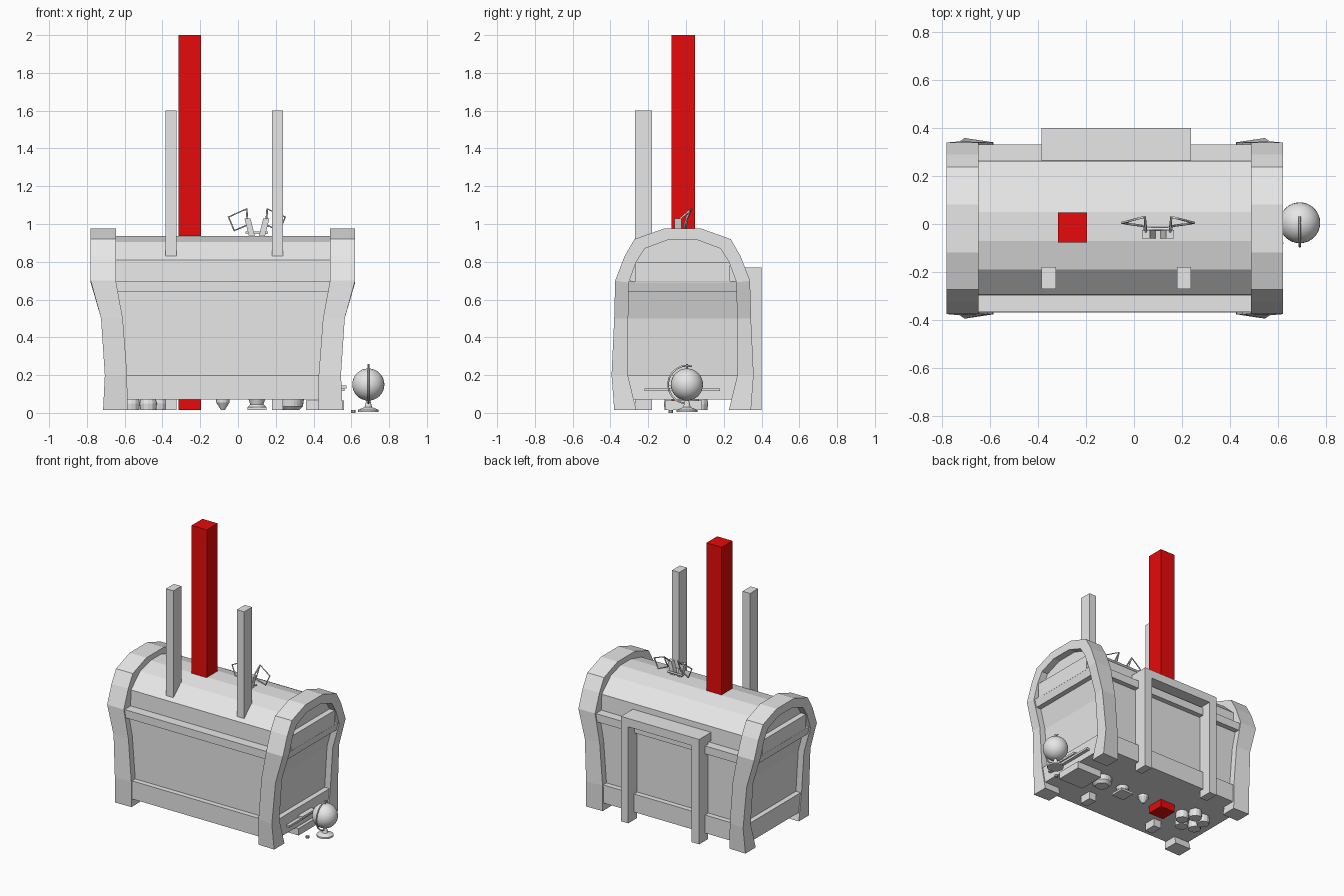
import bpy, bmesh, math

if "Cube" in bpy.data.objects:
    bpy.data.objects.remove(bpy.data.objects["Cube"])


def material(name, rgb):
    m = bpy.data.materials.new(name)
    m.use_nodes = True
    m.diffuse_color = (*rgb, 1)
    m.node_tree.nodes["Principled BSDF"].inputs["Base Color"].default_value = (*rgb, 1)
    return m


GREY = material("light grey", (0.8, 0.8, 0.8))
RED = material("red", (0.8, 0.003, 0.003))
MID = -0.08   # chest centre in x
DEPTH = -0.018  # chest centre in y
FLOOR = 0.015  # underside of the chest feet


def finish(name, bm, mat=GREY, smooth=False):
    bmesh.ops.recalc_face_normals(bm, faces=bm.faces)
    mesh = bpy.data.meshes.new(name)
    bm.to_mesh(mesh)
    bm.free()
    mesh.materials.append(mat)
    ob = bpy.data.objects.new(name, mesh)
    bpy.context.collection.objects.link(ob)
    if smooth:
        bpy.ops.object.select_all(action="DESELECT")
        ob.select_set(True)
        bpy.context.view_layer.objects.active = ob
        bpy.ops.object.shade_smooth_by_angle()


def loft(name, rings, mat=GREY):
    """Skin closed rings of equal length and cap both ends."""
    bm = bmesh.new()
    loops = [[bm.verts.new(p) for p in ring] for ring in rings]
    n = len(loops[0])
    for a, b in zip(loops, loops[1:]):
        for i in range(n):
            j = (i + 1) % n
            bm.faces.new((a[i], a[j], b[j], b[i]))
    bm.faces.new(loops[0])
    bm.faces.new(loops[-1])
    finish(name, bm, mat)


def rect(x0, x1, y0, y1, z):
    return [(x0, y0, z), (x1, y0, z), (x1, y1, z), (x0, y1, z)]


def box(name, x, y, z, mat=GREY):
    loft(name, [rect(*x, *y, z[0]), rect(*x, *y, z[1])], mat)


def lathe(name, centre, profile, sides=24):
    """Turned solid from (radius, height) pairs."""
    loft(name, [[(centre[0] + r * math.cos(2 * math.pi * k / sides),
                  centre[1] + r * math.sin(2 * math.pi * k / sides), z)
                 for k in range(sides)] for r, z in profile])


def wire(name, points, radius, closed=False):
    cu = bpy.data.curves.new(name, "CURVE")
    cu.dimensions = "3D"
    cu.bevel_depth = radius
    cu.bevel_resolution = 1
    cu.use_fill_caps = True
    sp = cu.splines.new("POLY")
    sp.points.add(len(points) - 1)
    for p, co in zip(sp.points, points):
        p.co = (*co, 1)
    sp.use_cyclic_u = closed
    cu.materials.append(GREY)
    bpy.context.collection.objects.link(bpy.data.objects.new(name, cu))


def table(rows, z):
    """Interpolate (z, value) rows."""
    for (z0, a), (z1, b) in zip(rows, rows[1:]):
        if z <= z1:
            return a + (b - a) * (z - z0) / (z1 - z0)
    return rows[-1][1]


HALF_X = [(0, 0.635), (0.2, 0.625), (0.5, 0.645), (0.7, 0.70), (1, 0.70)]
HALF_IN = [(0, 0.505), (0.2, 0.507), (0.5, 0.53), (0.64, 0.567), (1, 0.567)]
HALF_Y = [(0, 0.358), (0.7, 0.357), (1, 0.357)]

# Arched end frames: matching outer and inner stations up one half
outer = [(0.362, FLOOR), (0.376, 0.2), (0.362, 0.5), (0.357, 0.7), (0.307, 0.83), (0.255, 0.92), (0.1, 0.975)]
inner = [(0.245, FLOOR), (0.29, 0.2), (0.288, 0.5), (0.285, 0.69), (0.245, 0.8), (0.2, 0.87), (0.08, 0.915)]
stations = list(zip(outer, inner))
arch = [(-1, s) for s in stations] + [(1, s) for s in reversed(stations)]
for side, label in ((-1, "right"), (1, "left")):
    rings = []
    for sy, ((yo, zo), (yi, zi)) in arch:
        out, inn = table(HALF_X, zo), table(HALF_IN, zo)
        rings.append([(MID + side * x, DEPTH + sy * y, z) for x, y, z in
                      ((out, yo, zo), (inn, min(yo, 0.358), zo), (inn, yi, zi), (out, yi, zi))])
    loft(label + "_end_frame", rings)


def tier(name, levels, inset):
    """Horizontal slab following the chest sides, inset from the frames."""
    loft(name, [rect(MID - table(HALF_X, z) + inset, MID + table(HALF_X, z) - inset,
                     DEPTH - table(HALF_Y, z) + inset, DEPTH + table(HALF_Y, z) - inset, z)
                for z in levels])


# Recessed panels and the rails around them
tier("chest_panels", (0.08, 0.2, 0.5, 0.69), 0.045)
tier("bottom_rail", (0.07, 0.2), 0.008)
tier("middle_rail", (0.64, 0.697), 0.008)
box("end_rails", (MID - 0.69, MID + 0.69), (DEPTH - 0.25, DEPTH + 0.25), (0.69, 0.80))

# Barrel lid, standing on the middle rail
lid = [(-0.298, 0.69), (-0.293, 0.81), (-0.19, 0.905), (-0.07, 0.937),
       (0.05, 0.937), (0.16, 0.905), (0.262, 0.81), (0.267, 0.69)]
loft("barrel_lid", [[(MID + s * 0.65, y, z) for y, z in lid] for s in (-1, 1)])

# Posts in front, and the gate-shaped stand at the back
for label, x in (("right", (-0.385, -0.325)), ("left", (0.18, 0.238))):
    box(label + "_front_post", x, (-0.27, -0.18), (FLOOR, 1.6))
    box(label + "_back_leg", x, (0.30, 0.40), (FLOOR, 0.72))
box("back_beam", (-0.385, 0.238), (0.265, 0.40), (0.71, 0.77))
box("red_pillar", (-0.316, -0.195), (-0.076, 0.047), (FLOOR, 2.0), RED)

# Globe on its stand
GX, GY, GZ = 0.69, 0.005, 0.15
bm = bmesh.new()
bmesh.ops.create_uvsphere(bm, u_segments=32, v_segments=16, radius=0.085)
bmesh.ops.translate(bm, verts=bm.verts, vec=(GX, GY, GZ))
finish("globe", bm, smooth=True)
lathe("globe_base", (GX, GY), [(0.055, 0.005), (0.055, 0.016), (0.02, 0.03), (0.01, 0.07)])
arc = []
for k in range(13):
    a = math.radians(75 + 195 * k / 12)
    arc.append((GX, GY + 0.1 * math.cos(a), GZ + 0.1 * math.sin(a)))
wire("globe_arm", arc, 0.005)
lathe("globe_pin", (GX, GY), [(0.005, 0.22), (0.005, 0.26)], 8)

# Folding frame with two wire rims on the lid
CX = 0.1
rim = [(0.055, 0.03, 1.08), (0.15, 0.005, 1.037), (0.12, 0.0, 0.965), (0.05, -0.01, 0.995)]
for s, label in ((-1, "right"), (1, "left")):
    wire(label + "_rim", [(CX + s * x, y, z) for x, y, z in rim], 0.005, True)
    loft(label + "_clip", [[(CX + s * (x + dx), y, z) for dx, y in
                            ((-0.016, -0.06), (0.016, -0.06), (0.016, -0.025), (-0.016, -0.025))]
                           for x, z in ((0.025, 0.93), (0.05, 1.03))])
    wire(label + "_strut", [(CX + s * 0.05, -0.04, 1.02), (CX + s * 0.055, 0.03, 1.08)], 0.005)
wire("bridge", [(CX - 0.06, -0.02, 0.955), (CX + 0.06, -0.02, 0.955)], 0.007)

# Small things poking out beneath the chest
for k in range(5):
    a = 2 * math.pi * k / 5
    lathe(f"jar_{k + 1}", (-0.5 + 0.08 * math.cos(a), 0.075 * math.sin(a)),
          [(0.042, FLOOR), (0.046, 0.05), (0.035, 0.1)], 12)
lathe("pointed_top", (-0.08, 0), [(0.01, FLOOR), (0.035, 0.055), (0.038, 0.1)], 12)
box("stand_foot", (0.05, 0.15), (-0.05, 0.05), (FLOOR, 0.03))
lathe("round_stand", (0.1, 0), [(0.05, 0.03), (0.035, 0.045), (0.05, 0.09)])
lathe("bowl", (0.28, 0), [(0.045, FLOOR), (0.064, 0.035), (0.07, 0.08)])
box("book", (0.36, 0.56), (-0.11, 0.085), (FLOOR, 0.065))
lathe("pebble", (0.61, -0.08), [(0.012, 0.0), (0.012, 0.015)], 10)

# Winged toy beside the globe
box("wing", (0.49, 0.565), (-0.22, 0.18), (0.115, 0.13))
box("wing_body", (0.45, 0.575), (-0.09, 0.06), (0.13, 0.145))
